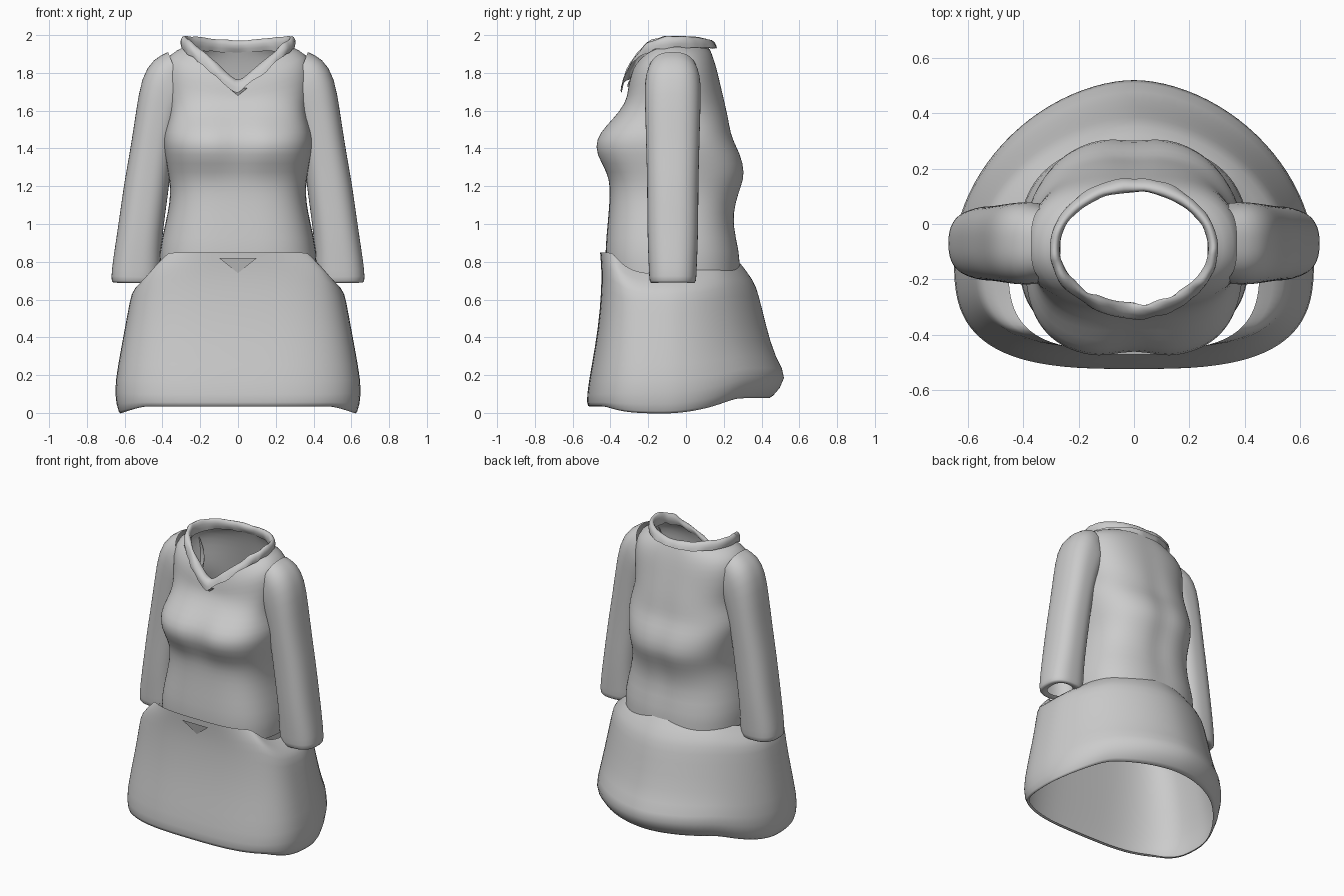
import bpy
import math
import random

random.seed(4)
SEG = 48

cube = bpy.data.objects.get("Cube")
if cube:
    bpy.data.objects.remove(cube, do_unlink=True)

cloth = bpy.data.materials.new("grey cloth")
cloth.use_nodes = True
GREY = (0.6, 0.6, 0.6, 1)
cloth.diffuse_color = GREY
cloth.node_tree.nodes["Principled BSDF"].inputs["Base Color"].default_value = GREY


def make_object(name, verts, faces, smooth=True):
    mesh = bpy.data.meshes.new(name)
    mesh.from_pydata(verts, [], faces)
    mesh.materials.append(cloth)
    obj = bpy.data.objects.new(name, mesh)
    bpy.context.collection.objects.link(obj)
    if smooth:
        mesh.shade_smooth()
        sub = obj.modifiers.new("soft cloth", "SUBSURF")
        sub.levels = sub.render_levels = 1
    return obj


def loft(name, rings, flip=False):
    """Skin a stack of closed rings into an open tube."""
    verts = [p for ring in rings for p in ring]
    faces = []
    for i in range(len(rings) - 1):
        for j in range(SEG):
            k = (j + 1) % SEG
            a, b = i * SEG, (i + 1) * SEG
            face = (a + j, a + k, b + k, b + j)
            faces.append(face[::-1] if flip else face)
    return make_object(name, verts, faces)


def power(value, exponent):
    return math.copysign(abs(value) ** exponent, value)


def garment_ring(row, y_mid, back_round, sharpness):
    """Rounded box outline with separate front, side and back heights."""
    half, y_front, y_back, z_front, z_side, z_back, roundness = row
    ring = []
    for j in range(SEG):
        angle = math.tau * j / SEG
        c, s = math.cos(angle), math.sin(angle)
        front = s < 0
        depth = y_mid - y_front if front else y_back - y_mid
        r = roundness if front else max(roundness, back_round)
        blend = min(1, (1 - abs(c)) * sharpness)
        z = z_side + ((z_front if front else z_back) - z_side) * blend
        ring.append([half * power(c, r), y_mid + depth * power(s, r), z])
    return ring


def garment(name, rows, y_mid, back_round, sharpness, shape=None):
    rings = [garment_ring(r, y_mid, back_round, sharpness) for r in rows]
    if shape:
        for ring in rings:
            for p in ring:
                shape(p)
    return loft(name, rings)


def bump(value, centre, width):
    return math.exp(-((value - centre) / width) ** 2)


# Bodice: half width, front y, back y, front z, side z, back z, roundness
def level(half, y_front, y_back, z, roundness=0.68):
    return (half, y_front, y_back, z, z, z, roundness)


bodice_rows = [
    level(.415, -.42, .29, .74),
    level(.42, -.43, .29, .85),
    level(.385, -.415, .25, 1),
    level(.36, -.405, .27, 1.12),
    level(.36, -.405, .3, 1.2),
    level(.37, -.42, .32, 1.27),
    level(.39, -.485, .295, 1.37),
    level(.4, -.485, .25, 1.45),
    level(.38, -.43, .235, 1.52),
    level(.36, -.35, .22, 1.6),
    (.38, -.315, .19, 1.66, 1.7, 1.72, .75),
    (.39, -.31, .17, 1.69, 1.82, 1.8, .8),
    (.37, -.305, .15, 1.71, 1.9, 1.87, .9),
    (.28, -.3, .13, 1.73, 1.94, 1.92, 1),
]


def shape_bodice(p):
    x, y, z = p
    if y < -.2:
        # shallow valley down the middle of the chest
        p[1] += .035 * bump(x, 0, .07) * bump(z, 1.42, .12)
    elif y > .1:
        # spine groove
        p[1] -= .015 * bump(x, 0, .06) * bump(z, 1.2, .5)


garment("bodice", bodice_rows, -.08, .8, 1, shape_bodice)

# Skirt: rolled hem, flare, then a yoke that steps in to the waist
skirt_rows = [
    (.62, -.5, .43, .04, 0, .08, .66),
    (.63, -.52, .45, .025, -.012, .07, .66),
    (.66, -.53, .55, .08, .1, .19, .66),
    (.637, -.5, .475, .25, .25, .28, .64),
    (.6, -.465, .42, .45, .45, .48, .62),
    (.572, -.448, .385, .65, .6, .63, .6),
    (.558, -.448, .36, .76, .66, .7, .6),
    (.455, -.455, .29, .848, .735, .79, .6),
]
garment("skirt", skirt_rows, -.11, 1.1, 3.6)

# Sleeves: centre x, centre z, half width, half depth, tilt in degrees
sleeve_rows = [
    (.32, 1.785, .135, .13, 68),
    (.355, 1.765, .145, .145, 50),
    (.39, 1.7, .145, .15, 33),
    (.425, 1.57, .118, .145, 14),
    (.46, 1.37, .112, .14, 8),
    (.485, 1.2, .12, .135, 8),
    (.52, .95, .118, .135, 7),
    (.535, .8, .128, .128, 4),
    (.54, .71, .132, .125, 2),
    (.545, .68, .122, .12, 0),
    (.55, .7, .07, .08, 0),
]
for name, side in (("left_sleeve", 1), ("right_sleeve", -1)):
    rings = []
    for x, z, half, depth, tilt in sleeve_rows:
        t = math.radians(tilt)
        ring = []
        for j in range(SEG):
            angle = math.tau * j / SEG
            out = half * power(math.cos(angle), .8)
            ring.append((side * (x + out * math.cos(t)),
                         -.07 + depth * power(math.sin(angle), .8),
                         z + out * math.sin(t)))
        rings.append(ring)
    loft(name, rings, flip=side > 0)

# Collar: stands up from the neckline and folds outward, slightly crumpled
collar_rows = [
    (.27, -.3, .13, 1.72, 1.92, 1.91, 1),
    (.265, -.285, .11, 1.745, 1.97, 1.945, 1),
    (.285, -.3, .125, 1.77, 2.01, 1.98, 1),
    (.31, -.335, .155, 1.735, 1.975, 1.96, 1),
    (.3, -.345, .165, 1.695, 1.935, 1.93, 1),
]


def crumple(p):
    amount = .016 if p[1] < -.1 else .006
    p[1] += random.uniform(-amount, amount)
    p[2] += random.uniform(-amount, amount / 2)


garment("collar", collar_rows, -.09, 1, 1, crumple)

# Small folded tabs under the neckline and at the front of the waist
for name, half, top, bottom, y in (("neck_tab", .05, 1.72, 1.68, -.335),
                                   ("waist_tab", .1, .82, .74, -.47)):
    make_object(name, [(-half, y, top), (0, y + .02, bottom), (half, y, top)],
                [(0, 1, 2)], smooth=False)
